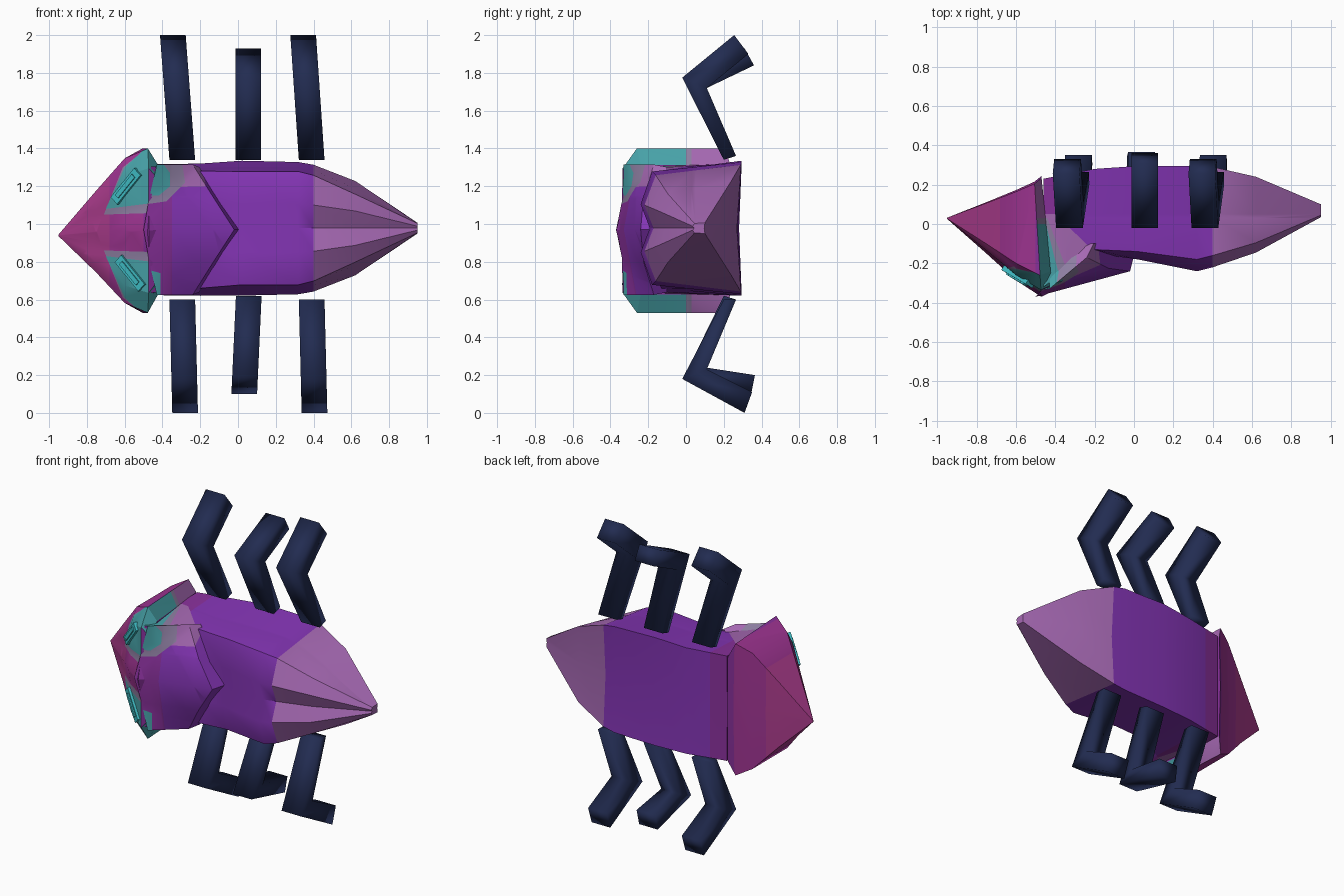
import bpy, bmesh, math
from mathutils import Vector, Matrix
from mathutils.bvhtree import BVHTree

if "Cube" in bpy.data.objects:
    bpy.data.objects.remove(bpy.data.objects["Cube"])

CZ = 0.97  # height of the body axis
XY, XZ = (0, 1), (0, 2)


def material(name, rgb):
    m = bpy.data.materials.new(name)
    m.use_nodes = True
    m.diffuse_color = (*rgb, 1)
    m.node_tree.nodes["Principled BSDF"].inputs["Base Color"].default_value = (*rgb, 1)
    return m


CRIMSON, MAGENTA, PLUM, PURPLE, MAUVE, TEAL, GREY, BRIGHT, NAVY = range(9)
PALETTE = [
    material("crimson", (0.41, 0.045, 0.265)),
    material("magenta", (0.35, 0.035, 0.29)),
    material("plum", (0.25, 0.03, 0.33)),
    material("purple", (0.23, 0.035, 0.46)),
    material("mauve", (0.38, 0.14, 0.45)),
    material("teal", (0.065, 0.37, 0.40)),
    material("grey_mauve", (0.27, 0.21, 0.36)),
    material("bright_teal", (0.05, 0.50, 0.55)),
    material("navy", (0.016, 0.025, 0.083)),
]


def make_object(name, bm, smooth=0):
    bmesh.ops.recalc_face_normals(bm, faces=bm.faces)
    me = bpy.data.meshes.new(name)
    bm.to_mesh(me)
    bm.free()
    for m in PALETTE:
        me.materials.append(m)
    ob = bpy.data.objects.new(name, me)
    bpy.context.collection.objects.link(ob)
    if smooth:
        bpy.ops.object.select_all(action="DESELECT")
        ob.select_set(True)
        bpy.context.view_layer.objects.active = ob
        bpy.ops.object.shade_smooth_by_angle(angle=math.radians(smooth))


def cut(bm, faces, co, no):
    """Slice the given faces along a plane."""
    geom = set(faces)
    for f in faces:
        geom.update(f.edges, f.verts)
    bmesh.ops.bisect_plane(bm, geom=list(geom), plane_co=co, plane_no=no)


def loft(rings, closed=True):
    """Skin a list of rings and colour the result in bands along x."""
    bm = bmesh.new()
    rows = [[bm.verts.new(p) for p in ring] for ring in rings]
    n = len(rows[0])
    for a, b in zip(rows, rows[1:]):
        for i in range(n if closed else n - 1):
            j = (i + 1) % n
            bm.faces.new((a[i], a[j], b[j], b[i]))
    if closed:
        bm.faces.new(rows[0])
        bm.faces.new(rows[-1])
    bmesh.ops.recalc_face_normals(bm, faces=bm.faces)
    bands = ((-0.68, CRIMSON), (-0.5, MAGENTA), (-0.35, PLUM), (0.4, PURPLE))
    for x, _ in bands:
        cut(bm, bm.faces[:], (x, 0, 0), (1, 0, 0))
    for f in bm.faces:
        c = f.calc_center_median()
        f.material_index = next((k for x, k in bands if c.x < x), MAUVE)
    return bm


def stencil(bm, colour, points, axes, test):
    """Cut a convex, counter-clockwise outline into the faces that pass the test and colour it."""
    u, v = axes
    sides = []
    for p, q in zip(points, points[1:] + points[:1]):
        co, no = Vector(), Vector()
        co[u], co[v] = p
        no[u], no[v] = p[1] - q[1], q[0] - p[0]
        sides.append((co, no))
        cut(bm, [f for f in bm.faces if test(f)], co, no)
    for f in bm.faces:
        c = f.calc_center_median()
        if test(f) and all((c - co).dot(no) > 0 for co, no in sides):
            f.material_index = colour


# Body: a boxy section with a lobed back, tapering to the tail tip
def body_ring(x, belly, back, k, corner, lobe):
    half = [(belly, 0.357 * k), (back + lobe, corner), (back - lobe, 0.13 * k)]
    pts = half + [(back + lobe * 0.6, 0)] + [(y, -z) for y, z in reversed(half)]
    pts.append((belly - lobe * 0.7, 0))
    return [(x, y, CZ + 0.008 * (x > 0) + z) for y, z in pts]


body = loft([body_ring(*s) for s in (
    (-0.46, 0.23, -0.32, 0.97, 0.335, 0.0),
    (-0.2, 0.28, -0.14, 0.98, 0.31, 0.01),
    (0.02, 0.295, -0.16, 1.0, 0.30, 0.02),
    (0.32, 0.295, -0.21, 0.98, 0.30, 0.03),
    (0.4, 0.29, -0.19, 0.94, 0.28, 0.03),
    (0.62, 0.24, -0.12, 0.70, 0.18, 0.025),
    (0.95, 0.10, 0.04, 0.08, 0.025, 0.005))])


def body_top(f):
    return f.normal.z > 0.5


def body_bottom(f):
    return f.normal.z < -0.5


# painted fans on the flanks behind the head
for colour, front, back, y in ((MAUVE, 0.07, -0.4, 0.05), (GREY, -0.28, -0.44, 0.03),
                               (TEAL, -0.345, -0.455, 0.03)):
    stencil(body, colour, [(-0.5, -0.4), (front, -0.4), (back, y), (-0.5, y)], XY, body_top)
stencil(body, MAUVE, [(-0.5, -0.4), (-0.33, -0.4), (-0.42, 0), (-0.5, 0)], XY, body_bottom)
make_object("body", body, 40)

# Shield: raised plate behind the head, ending in a point along the back
half = [(0.30, -0.42, -0.15, -0.27, -0.10), (0.345, -0.43, -0.33, -0.24, -0.17),
        (0.17, -0.47, -0.335, -0.13, -0.225)]
columns = half + [(0, -0.5, -0.37, -0.02, -0.24)]
columns += [(-c[0], *c[1:]) for c in reversed(half)]
shield = loft([
    [(x0, y0, CZ + z) for z, x0, y0, x1, y1 in columns],
    [(x1, y1, CZ + z) for z, x0, y0, x1, y1 in columns],
    [(x1 + 0.035, -0.1, CZ + z * 0.96) for z, x0, y0, x1, y1 in columns]], closed=False)
top = [(-0.3, 1.35), (-0.52, 1.35)]
for colour, outline in (
        (MAUVE, [(-0.52, 1.19), (-0.17, 1.2), (-0.2, 1.35), top[1]]),
        (GREY, [(-0.52, 1.10), (-0.38, 1.12), (-0.28, 1.22)] + top),
        (TEAL, [(-0.52, 1.15), (-0.42, 1.15), (-0.36, 1.2), (-0.36, 1.27), (-0.42, 1.35), top[1]]),
        (TEAL, [(-0.52, 0.6), (-0.41, 0.6), (-0.41, 0.74), (-0.52, 0.77)])):
    stencil(shield, colour, outline, XZ, lambda f: True)
make_object("shield", shield, 30)


# Head: a pointed wedge with a flared rear rim that leans back towards the front
def head_ring(x, ky, kz, centre, tilt, belly):
    side = [(belly, 0.435), (-0.26, 0.435), (-0.335, 0.33), (-0.34, 0.12)]
    pts = side + [(-0.37, 0)] + [(y, -z) for y, z in reversed(side)] + [(belly + 0.01, 0)]
    return [(x + tilt * (0.2 - y), 0.03 + (y - 0.03) * ky, centre + z * kz) for y, z in pts]


head = loft([head_ring(*s) for s in (
    (-0.95, 0.01, 0.01, 0.94, 0, 0.2), (-0.75, 0.45, 0.50, 0.96, 0, 0.2),
    (-0.6, 0.79, 0.88, 0.965, 0, 0.2), (-0.505, 1.0, 1.0, 0.965, 0.06, 0.205),
    (-0.465, 0.93, 0.79, CZ, 0.09, 0.25))])


def flange(f):
    c = f.calc_center_median()
    return f.normal.x > 0.3 and abs(c.z - CZ) > 0.3


def face(f):
    return f.normal.y < -0.3 and f.normal.x < 0.1


for colour, y0, y1 in ((TEAL, -0.4, 0.0), (GREY, 0.0, 0.03), (MAUVE, 0.03, 0.3)):
    stencil(head, colour, [(-0.6, y0), (-0.3, y0), (-0.3, y1), (-0.6, y1)], XY, flange)
for colour, outline in (
        (GREY, [(-0.71, 1.05), (-0.4, 1.06), (-0.4, 1.41), (-0.47, 1.41), (-0.61, 1.3)]),
        (TEAL, [(-0.7, 1.08), (-0.46, 1.11), (-0.4, 1.2), (-0.4, 1.41), (-0.48, 1.41), (-0.6, 1.3)])):
    stencil(head, colour, outline, XZ, face)
    stencil(head, colour, [(x, 1.91 - z) for x, z in reversed(outline)], XZ, face)
surface = BVHTree.FromBMesh(head)
make_object("head", head, 25)

# Eyes: slanted slabs lying on the head, with a raised inner bar
for name, side in (("left_eye", 1), ("right_eye", -1)):
    centre = Vector((-0.59 if side > 0 else -0.56, -0.27, CZ + side * 0.23))
    spot, normal, _, _ = surface.find_nearest(centre)
    along = Vector((0.13, -0.09, 0.17 * side))
    along = (along - normal * along.dot(normal)).normalized()
    across = normal.cross(along)
    frame = Matrix((along, across, normal)).transposed().to_4x4()
    bm = bmesh.new()
    for size in ((0.21, 0.055, 0.03), (0.15, 0.025, 0.045)):
        bmesh.ops.create_cube(bm, size=1, matrix=Matrix.Translation(spot) @ frame
                              @ Matrix.Diagonal((*size, 1)))
    for f in bm.faces:
        f.material_index = BRIGHT
    make_object(name, bm)


# Legs: bent bars swept across their width, each leaning slightly
def leg(name, profile, x_base, x_tip):
    z0 = profile[0][1]
    reach = max(abs(z - z0) for _, z in profile)
    bm = bmesh.new()
    sides = []
    for w in (-0.068, 0.068):
        sides.append([bm.verts.new((x_base + (x_tip - x_base) * abs(z - z0) / reach + w, y, z))
                      for y, z in profile])
    a, b = sides
    n = len(a)
    for i in range(n):
        j = (i + 1) % n
        bm.faces.new((a[i], a[j], b[j], b[i]))
    # two quads per flank, split at the knee
    for s in sides:
        bm.faces.new((s[0], s[1], s[4], s[5]))
        bm.faces.new((s[1], s[2], s[3], s[4]))
    for f in bm.faces:
        f.material_index = NAVY
    make_object(name, bm, 110)


upper = [(0.20, 1.34), (-0.02, 1.775), (0.255, 2.0), (0.33, 1.90), (0.11, 1.72), (0.265, 1.36)]
upper_mid = upper[:2] + [(0.31, 1.93), (0.36, 1.84)] + upper[4:]
lower = [(0.20, 0.60), (-0.02, 0.18), (0.31, 0.0), (0.35, 0.11), (0.11, 0.23), (0.265, 0.60)]
lower_mid = [(0.20, 0.62), (-0.01, 0.19), (0.345, 0.10), (0.365, 0.20), (0.105, 0.24), (0.265, 0.60)]
leg("left_front_leg", upper, -0.295, -0.345)
leg("left_middle_leg", upper_mid, 0.055, 0.055)
leg("left_rear_leg", upper, 0.39, 0.345)
leg("right_front_leg", lower, -0.295, -0.28)
leg("right_middle_leg", lower_mid, 0.057, 0.033)
leg("right_rear_leg", lower, 0.39, 0.405)
